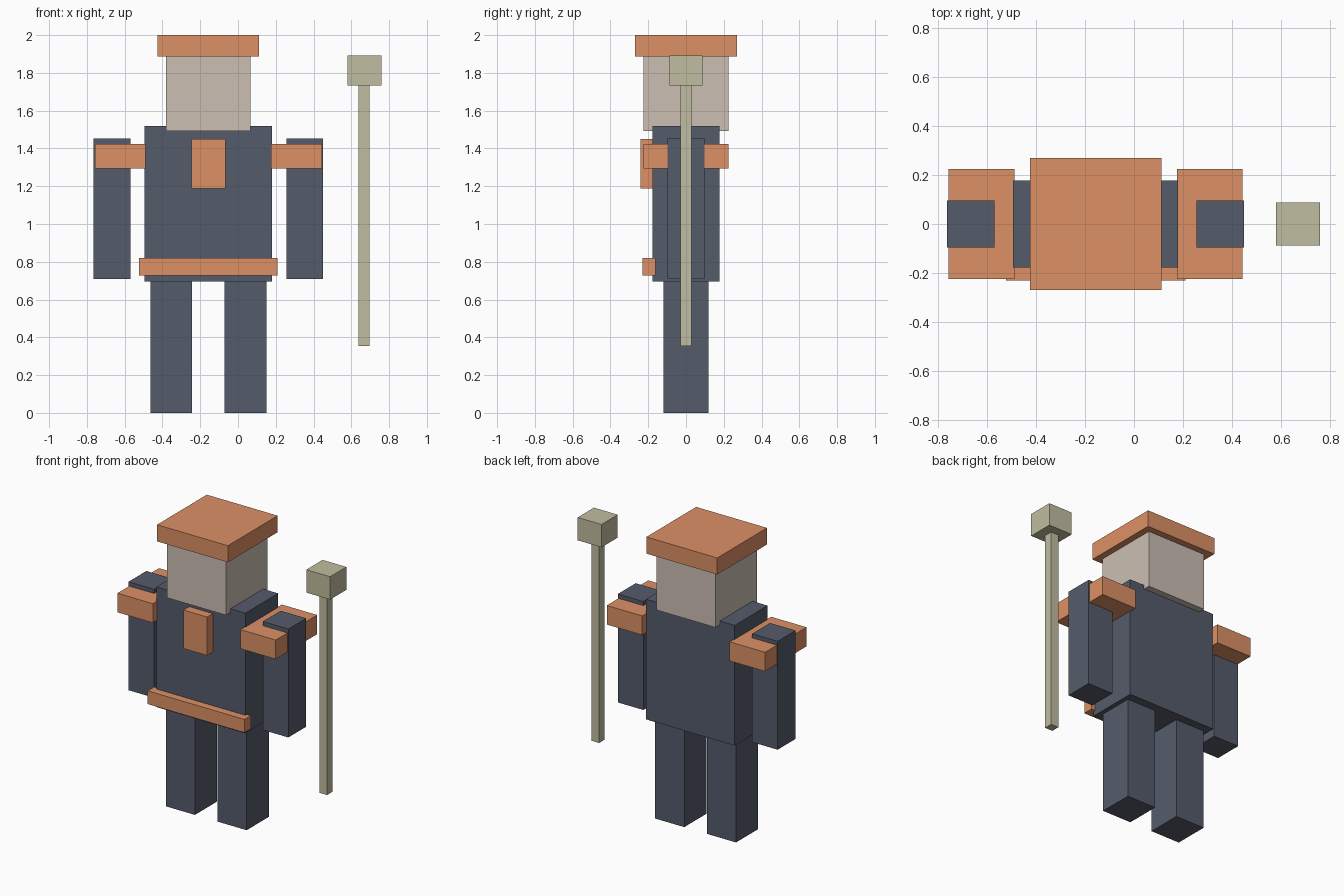
import bpy

if "Cube" in bpy.data.objects:
    bpy.data.objects.remove(bpy.data.objects["Cube"])

MID = -0.157  # the figure's own centre line; the staff stands to its left-hand side


def material(name, color):
    m = bpy.data.materials.new(name)
    m.diffuse_color = (*color, 1)
    m.use_nodes = True
    m.node_tree.nodes["Principled BSDF"].inputs["Base Color"].default_value = m.diffuse_color
    return m


CLOTH = material("dark_cloth", (0.09, 0.105, 0.145))
TRIM = material("orange_trim", (0.72, 0.28, 0.13))
SKIN = material("skin", (0.60, 0.52, 0.45))
WOOD = material("pale_wood", (0.53, 0.51, 0.35))


def box(name, x, y, z, mat):
    """Box from (min, max) ranges on each axis."""
    ranges = (x, y, z)
    bpy.ops.mesh.primitive_cube_add(size=1, location=[(a + b) / 2 for a, b in ranges])
    ob = bpy.context.object
    ob.name = name
    ob.scale = [b - a for a, b in ranges]
    bpy.ops.object.transform_apply(location=False, rotation=False, scale=True)
    ob.data.materials.append(mat)
    return ob


def centred(name, half_x, y, z, mat):
    return box(name, (MID - half_x, MID + half_x), y, z, mat)


def pair(name, inner, outer, half_y, z, mat):
    """Matching left and right boxes, measured out from the centre line."""
    for side, s in (("left", 1), ("right", -1)):
        x = sorted((MID + s * inner, MID + s * outer))
        box(f"{side}_{name}", x, (-half_y, half_y), z, mat)


# Body
centred("torso", 0.337, (-0.178, 0.178), (0.695, 1.52), CLOTH)
pair("leg", 0.086, 0.307, 0.12, (0, 0.70), CLOTH)
pair("arm", 0.413, 0.607, 0.097, (0.708, 1.452), CLOTH)

# Head and flat hat
centred("head", 0.224, (-0.224, 0.224), (1.493, 1.89), SKIN)
centred("hat", 0.269, (-0.27, 0.27), (1.886, 2.0), TRIM)

# Orange trim
pair("shoulder_pad", 0.332, 0.601, 0.225, (1.293, 1.424), TRIM)
centred("chest_badge", 0.09, (-0.24, -0.16), (1.187, 1.451), TRIM)
centred("belt", 0.367, (-0.231, -0.161), (0.728, 0.819), TRIM)

# Staff
box("staff_shaft", (0.639, 0.697), (-0.029, 0.029), (0.353, 1.74), WOOD)
box("staff_head", (0.58, 0.761), (-0.088, 0.088), (1.734, 1.891), WOOD)
